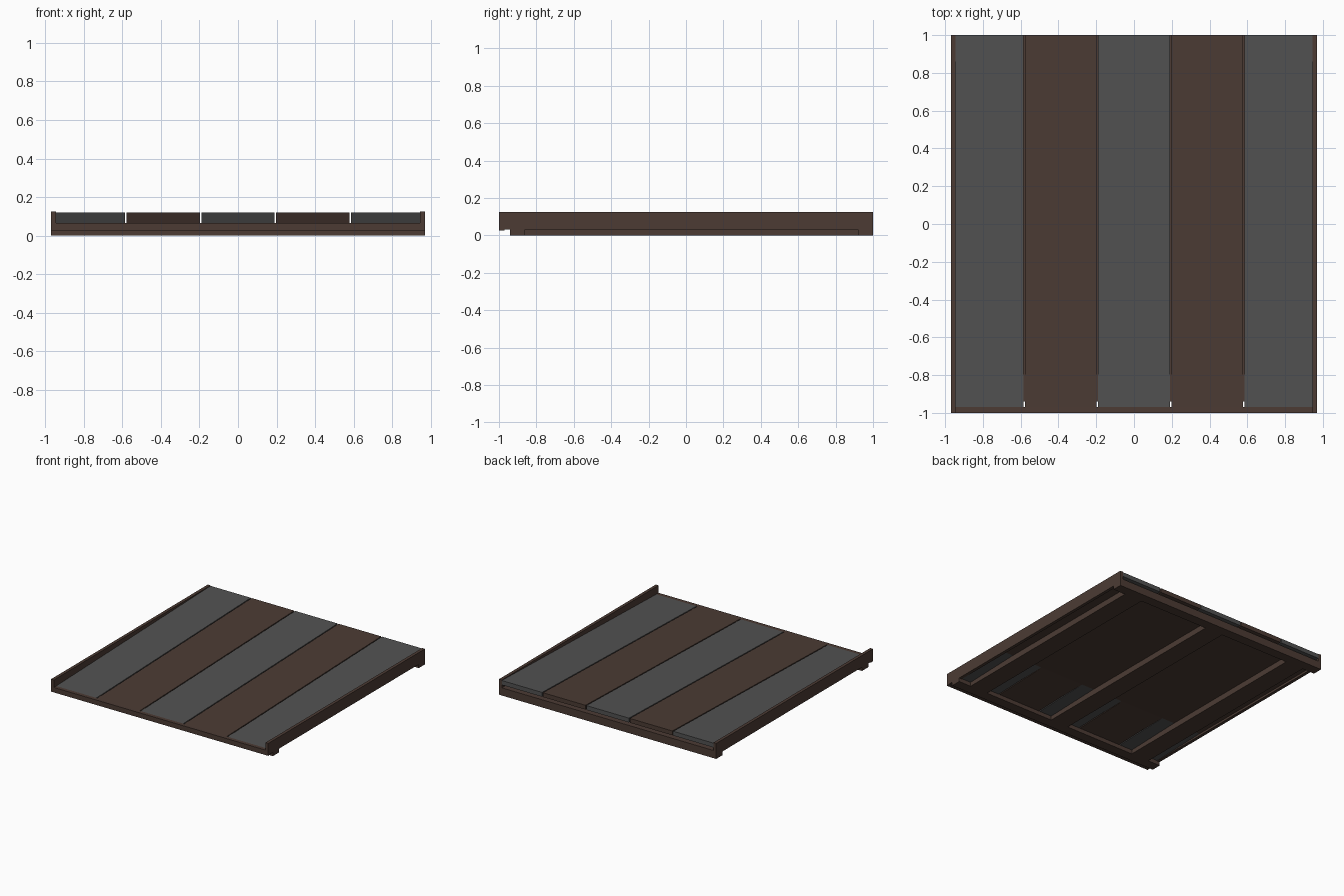
import bpy
import bmesh

cube = bpy.data.objects.get("Cube")
if cube:
    bpy.data.objects.remove(cube, do_unlink=True)


def make_material(name, color):
    mat = bpy.data.materials.new(name)
    mat.use_nodes = True
    mat.diffuse_color = color
    mat.node_tree.nodes["Principled BSDF"].inputs["Base Color"].default_value = color
    return mat


brown = make_material("dark brown wood", (0.072, 0.044, 0.034, 1))
grey = make_material("dark grey wood", (0.084, 0.084, 0.084, 1))


def extrude_side(name, x0, x1, profile, mat):
    """Extrude a (y, z) side profile from x0 to x1."""
    bm = bmesh.new()
    face = bm.faces.new([bm.verts.new((x0, y, z)) for y, z in profile])
    ext = bmesh.ops.extrude_face_region(bm, geom=[face])
    verts = [v for v in ext["geom"] if isinstance(v, bmesh.types.BMVert)]
    bmesh.ops.translate(bm, verts=verts, vec=(x1 - x0, 0, 0))
    bmesh.ops.recalc_face_normals(bm, faces=bm.faces)
    mesh = bpy.data.meshes.new(name)
    bm.to_mesh(mesh)
    bm.free()
    mesh.materials.append(mat)
    obj = bpy.data.objects.new(name, mesh)
    bpy.context.collection.objects.link(obj)
    return obj


def box(name, x0, x1, y0, y1, z0, z1, mat=brown):
    return extrude_side(name, x0, x1, [(y0, z0), (y1, z0), (y1, z1), (y0, z1)], mat)


HALF = 0.97      # half width
INNER = 0.945    # inner face of the side rails
FRONT = -0.97    # front end of the planks

# Sloping planks, alternating grey and brown
pitch, gap, thick = 0.388, 0.008, 0.035
low, high = 0.065, 0.121
for i in range(5):
    centre = (i - 2) * pitch
    x0 = max(centre - (pitch - gap) / 2, -INNER)
    x1 = min(centre + (pitch - gap) / 2, INNER)
    profile = [(FRONT, low - thick), (1, high - thick), (1, high), (FRONT, low)]
    extrude_side(f"plank_{i + 1}", x0, x1, profile, brown if i % 2 else grey)

# Side rails and front lip
for side, sx in (("left", 1), ("right", -1)):
    box(f"{side}_rail", sx * INNER, sx * HALF, -1, 1, 0.03, 0.125)
box("front_lip", -HALF, HALF, -1, FRONT, 0.025, 0.065)

# Flat panel beneath the planks
box("base_panel", -INNER, INNER, -0.94, 0.999, 0.047, 0.062)

# Cross beams at the front and back
box("front_beam", -HALF, HALF, -0.94, -0.86, 0, 0.047)
box("back_beam", -HALF, HALF, 0.92, 1, 0, 0.062)

# Long stringers between the beams
for name, x in (("left", 0.78), ("middle", 0), ("right", -0.78)):
    box(f"{name}_stringer", x - 0.08, x + 0.08, -0.86, 0.92, 0, 0.047)
